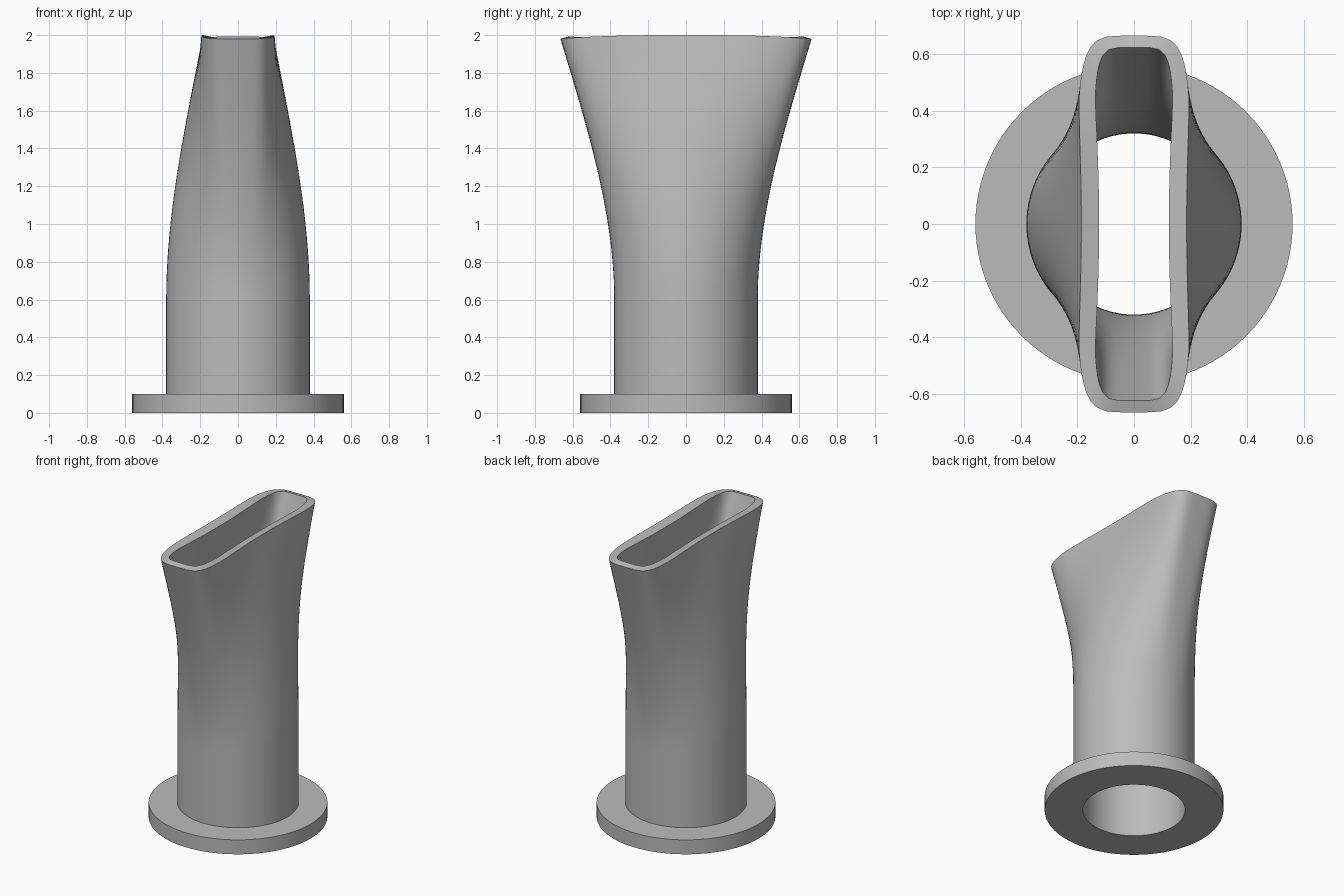
import bpy
import bmesh
from math import sin, cos, pi, hypot

cube = bpy.data.objects.get("Cube")
if cube:
    bpy.data.objects.remove(cube, do_unlink=True)

SEGMENTS = 96
RINGS = 40
HEIGHT, FLARE_START, FLANGE_TOP = 2.0, 0.6, 0.1

grey = bpy.data.materials.new("plain grey")
grey.use_nodes = True
colour = (0.5, 0.5, 0.5, 1)
grey.diffuse_color = colour
grey.node_tree.nodes["Principled BSDF"].inputs["Base Color"].default_value = colour


def slot_outline(half_x, half_y, power, waist):
    """Waisted superellipse, evenly spaced along its length in each quarter."""
    def point(a):
        c, s = max(cos(a), 0), max(sin(a), 0)
        y = half_y * s ** (2 / power)
        pinch = 1 - waist * (1 - min(1, y / 0.45) ** 2)
        return half_x * c ** (2 / power) * pinch, y

    # Cosine spacing keeps the sampling dense near the two axes
    fine = [point(pi / 4 * (1 - cos(pi * i / 4000))) for i in range(4001)]
    run = [0]
    for p, q in zip(fine, fine[1:]):
        run.append(run[-1] + hypot(q[0] - p[0], q[1] - p[1]))
    n = SEGMENTS // 4
    quarter, j = [], 0
    for i in range(n + 1):
        while j < len(run) - 1 and run[j] < run[-1] * i / n:
            j += 1
        quarter.append(fine[j])
    quarter[0], quarter[n] = fine[0], (0, half_y)
    half = quarter + [(-x, y) for x, y in quarter[-2::-1]]
    return half + [(-x, -y) for x, y in half[1:-1]]


def wall_rings(bm, radius, slot, z_start, side_z, end_z):
    """Rings that blend a round pipe into the slot outline."""
    reach = max(y for _, y in slot)
    rings = []
    levels = [z_start] + [FLARE_START + (HEIGHT - FLARE_START) * i / RINGS
                          for i in range(RINGS + 1)]
    for z in levels:
        t = max(0, (z - FLARE_START) / (HEIGHT - FLARE_START))
        s = 1.6 * t ** 2 - 0.6 * t ** 3
        ring = []
        for i, (sx, sy) in enumerate(slot):
            a = 2 * pi * i / SEGMENTS
            rim = side_z + (end_z - side_z) * abs(sy / reach) ** 3
            ring.append(bm.verts.new((
                radius * cos(a) * (1 - s) + sx * s,
                radius * sin(a) * (1 - s) + sy * s,
                z + (rim - HEIGHT) * t ** 4)))
        rings.append(ring)
    return rings


def circle(bm, radius, z):
    return [bm.verts.new((radius * cos(2 * pi * i / SEGMENTS),
                          radius * sin(2 * pi * i / SEGMENTS), z))
            for i in range(SEGMENTS)]


def make_object(name, bm, rings):
    """Skin a closed loop of rings."""
    for a, b in zip(rings, rings[1:] + rings[:1]):
        for i in range(SEGMENTS):
            j = (i + 1) % SEGMENTS
            bm.faces.new((a[i], a[j], b[j], b[i]))
    bmesh.ops.recalc_face_normals(bm, faces=bm.faces)
    mesh = bpy.data.meshes.new(name)
    bm.to_mesh(mesh)
    bm.free()
    mesh.materials.append(grey)
    obj = bpy.data.objects.new(name, mesh)
    bpy.context.collection.objects.link(obj)
    bpy.ops.object.select_all(action="DESELECT")
    obj.select_set(True)
    bpy.context.view_layer.objects.active = obj
    bpy.ops.object.shade_smooth_by_angle(angle=pi / 6)


# Flared nozzle: outer wall up, rim across, inner wall down
bm = bmesh.new()
outer = wall_rings(bm, 0.38, slot_outline(0.2, 0.665, 5, 0.07),
                   FLANGE_TOP, 2.0, 1.98)
inner = wall_rings(bm, 0.32, slot_outline(0.14, 0.623, 6, 0.12),
                   FLANGE_TOP, 1.987, 1.992)
make_object("flared_nozzle", bm, outer + inner[::-1])

# Flat mounting flange with a round bore
bm = bmesh.new()
make_object("base_flange", bm, [circle(bm, 0.56, 0), circle(bm, 0.56, FLANGE_TOP),
                                circle(bm, 0.32, FLANGE_TOP), circle(bm, 0.32, 0)])
